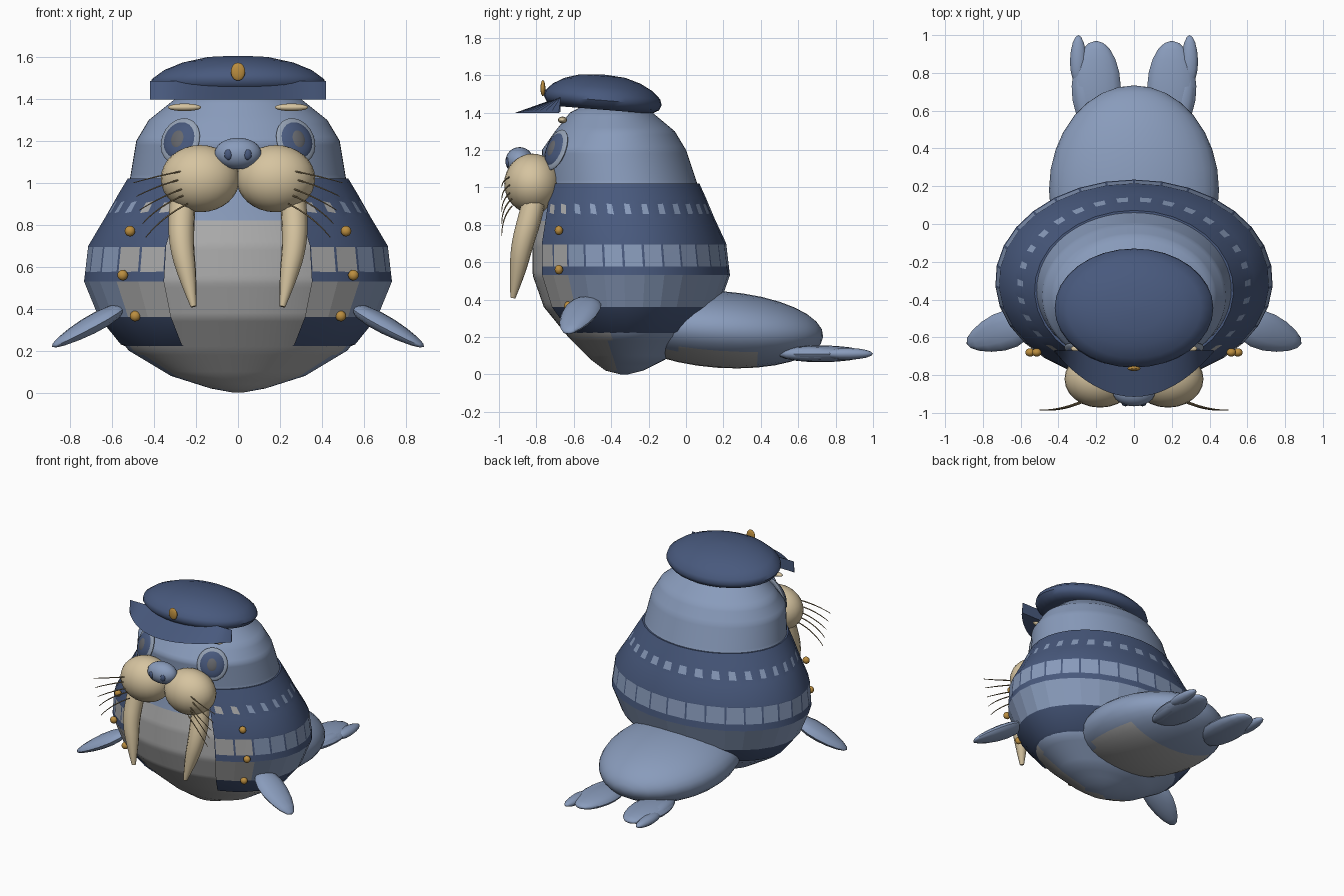
import bpy, bmesh, math
from mathutils import Vector

cube = bpy.data.objects.get("Cube")
if cube:
    bpy.data.objects.remove(cube, do_unlink=True)


def material(name, rgb):
    m = bpy.data.materials.new(name)
    m.use_nodes = True
    m.diffuse_color = (*rgb, 1)
    m.node_tree.nodes["Principled BSDF"].inputs["Base Color"].default_value = (*rgb, 1)
    return m


SKIN = material("blue_grey_skin", (0.25, 0.33, 0.5))
NAVY = material("navy_cloth", (0.065, 0.1, 0.205))
BELLY = material("grey_belly", (0.42, 0.42, 0.42))
IVORY = material("ivory", (0.67, 0.55, 0.35))
GOLD = material("gold", (0.5, 0.27, 0.05))
PUPIL = material("dark_grey_pupil", (0.13, 0.135, 0.15))
RIM = material("pale_eye_rim", (0.3, 0.36, 0.46))
WHISKER = material("brown_whisker", (0.3, 0.22, 0.11))


def finish(name, bm, mats, angle=50):
    bmesh.ops.recalc_face_normals(bm, faces=bm.faces[:])
    mesh = bpy.data.meshes.new(name)
    bm.to_mesh(mesh)
    bm.free()
    for m in mats:
        mesh.materials.append(m)
    ob = bpy.data.objects.new(name, mesh)
    bpy.context.collection.objects.link(ob)
    bpy.ops.object.select_all(action="DESELECT")
    ob.select_set(True)
    bpy.context.view_layer.objects.active = ob
    bpy.ops.object.shade_smooth_by_angle(angle=math.radians(angle))
    return ob


def ellipsoid(name, mat, center, radii, axis=(0, 0, 1), taper=0, segs=24, rows=16):
    """Ellipsoid whose third radius runs along axis, narrowed towards that end."""
    bm = bmesh.new()
    bmesh.ops.create_uvsphere(bm, u_segments=segs, v_segments=rows, radius=1)
    axis = Vector(axis)
    straight = axis.x == 0 and axis.y == 0
    turn = axis.to_track_quat("Z", "Y")
    for v in bm.verts:
        k = 1 - taper * v.co.z
        p = Vector((v.co.x * radii[0] * k, v.co.y * radii[1] * k, v.co.z * radii[2]))
        v.co = (p if straight else turn @ p) + Vector(center)
    return finish(name, bm, [mat])


def loft(rings, closed=True, caps=True):
    bm = bmesh.new()
    loops = [[bm.verts.new(p) for p in ring] for ring in rings]
    n = len(loops[0])
    for a, b in zip(loops, loops[1:]):
        for i in range(n if closed else n - 1):
            j = (i + 1) % n
            bm.faces.new((a[i], a[j], b[j], b[i]))
    if caps:
        bm.faces.new(loops[0])
        bm.faces.new(loops[-1])
    return bm


def tube(name, mat, points, radii, res=3):
    c = bpy.data.curves.new(name, "CURVE")
    c.dimensions = "3D"
    c.bevel_depth = 1
    c.bevel_resolution = res
    c.use_fill_caps = True
    s = c.splines.new("NURBS")
    s.points.add(len(points) - 1)
    for p, co, r in zip(s.points, points, radii):
        p.co = (*co, 1)
        p.radius = r
    s.use_endpoint_u = True
    s.order_u = 3
    c.materials.append(mat)
    ob = bpy.data.objects.new(name, c)
    bpy.context.collection.objects.link(ob)


# Body cross-sections: height, half width, centre y, half depth
PROFILE = [(0, .02, -.33, .02), (.02, .13, -.33, .1), (.08, .32, -.31, .2),
           (.2, .52, -.3, .33), (.36, .65, -.3, .46), (.53, .72, -.3, .52),
           (.7, .7, -.31, .51), (.85, .61, -.33, .46), (1.02, .515, -.35, .41),
           (1.2, .485, -.385, .385), (1.3, .425, -.38, .32), (1.4, .3, -.4, .22),
           (1.46, .15, -.4, .1), (1.48, .02, -.4, .02)]


def section(z):
    for lo, hi in zip(PROFILE, PROFILE[1:]):
        if z <= hi[0] + 1e-6:
            t = (z - lo[0]) / (hi[0] - lo[0])
            return [p + (q - p) * t for p, q in zip(lo, hi)][1:]
    return PROFILE[-1][1:]


def around(z, phi, grow=0):
    a, cy, b = section(z)
    return ((a + grow) * math.sin(phi), cy - (b + grow) * math.cos(phi), z)


# Body and head in one piece, with the belly coloured by position
bm = loft([[around(i * .02, j * math.tau / 64) for j in range(64)] for i in range(75)])
for f in bm.faces:
    c = f.calc_center_median()
    f.material_index = int(c.z < .82 and c.y < -.37 - .2 * c.z)
finish("body", bm, [SKIN, BELLY])

# Open jacket with rows of inset patches
OPEN, COLS = .5, 26
levels = [(.21, -.02), (.23, .015), (.36, .015), (.53, .015), (.57, .015),
          (.7, .015), (.83, .015), (.94, .015), (1.02, .012), (1.02, -.02)]
bm = loft([[around(z, OPEN + (math.tau - 2 * OPEN) * j / COLS, g) for j in range(COLS + 1)]
           for z, g in levels], closed=False, caps=False)
for low, high, inset in ((.36, .53, .042), (.57, .7, .009), (.83, .94, .045)):
    row = [f for f in bm.faces if low < f.calc_center_median().z < high
           and min(v.co.z for v in f.verts) > low - .01
           and max(v.co.z for v in f.verts) < high + .01]
    bmesh.ops.inset_individual(bm, faces=row, thickness=inset)
    for f in row:
        c = f.calc_center_median()
        f.material_index = 2 if abs(c.x) < .53 and c.y < -.6 else 1
finish("jacket", bm, [NAVY, SKIN, BELLY])

# Tail with a grey underside
tail = ellipsoid("tail", SKIN, (0, .18, .24), (.45, .205, .555), (0, 1, -.07), segs=32)
tail.data.materials.append(BELLY)
for f in tail.data.polygons:
    f.material_index = int(f.normal.z < -.85 and f.center.y < .35)

# Cap: crown, visor and badge
crown = [(1.415, .35), (1.435, .4), (1.465, .42), (1.495, .41), (1.535, .355),
         (1.57, .27), (1.595, .16), (1.603, .02)]
rings = []
for z, r in crown:
    ring = []
    for j in range(32):
        t = j * math.tau / 32
        y = r * .75 * math.sin(t)
        ring.append((r * math.cos(t), y - .445, z - .08 * y))
    rings.append(ring)
finish("cap_crown", loft(rings), [NAVY])
rings = []
for i in range(21):
    x = -.42 + .042 * i
    u = 1 - (x / .42) ** 2
    rings.append([(x, -.67, 1.485), (x, -.68 - .235 * u, 1.398), (x, -.67, 1.405)])
finish("cap_visor", loft(rings), [NAVY], 30)
ellipsoid("cap_badge", GOLD, (0, -.765, 1.53), (.034, .013, .043))

# Nose
ellipsoid("nose", SKIN, (0, -.89, 1.14), (.112, .075, .075))

# Mirrored parts
for s, side in ((1, "left"), (-1, "right")):
    ellipsoid(side + "_cheek", IVORY, (s * .18, -.82, 1.02), (.188, .152, .16))
    ellipsoid(side + "_nostril", NAVY, (s * .045, -.95, 1.135), (.02, .015, .026))
    ellipsoid(side + "_eyebrow", IVORY, (s * .255, -.66, 1.36), (.08, .024, .018))

    look = Vector((s * 1.19, -2.1, .85))
    eye = Vector((s * .275, -.695, 1.2))
    ellipsoid(side + "_eye_rim", RIM, eye, (.105, .115, .022), look)
    ellipsoid(side + "_iris", NAVY, eye, (.09, .098, .034), look)
    ellipsoid(side + "_pupil", PUPIL, eye + look.normalized() * .018,
              (.045, .055, .02), look)

    tube(side + "_tusk", IVORY,
         [(s * .255, -.8, .98), (s * .27, -.83, .85), (s * .27, -.875, .7),
          (s * .24, -.9, .55), (s * .212, -.925, .41)], (.06, .065, .06, .045, .014))

    for k in range(5):
        z = 1.06 - .04 * k
        x = .24 + .02 * (k % 2)
        tube(side + "_whisker", WHISKER,
             [(s * x, -.93, z), (s * (x + .12), -.985, z - .02 - .01 * k),
              (s * (.5 - .015 * k), -.985, z - .06 - .025 * k)], (.004, .004, .002), 1)

    for x, y, z in ((.515, -.68, .77), (.55, -.68, .56), (.49, -.63, .365)):
        ellipsoid(side + "_button", GOLD, (s * x, y, z), (.025, .022, .025))

    # Front and rear flippers, low-sided with tapered tips
    ellipsoid(side + "_front_flipper", SKIN, (s * .715, -.575, .315), (.1, .042, .205),
              (s * .32, -.11, -.18), .25, 12, 8)
    ellipsoid(side + "_rear_flipper", SKIN, (s * .2, .73, .11), (.13, .045, .24),
              (0, 1, 0), .05, 16, 10)
    ellipsoid(side + "_outer_toe", SKIN, (s * .295, .87, .11), (.046, .032, .13),
              (0, 1, 0), .1, 10, 8)
    ellipsoid(side + "_rear_ankle", SKIN, (s * .26, .66, .11), (.06, .04, .17),
              (s * .15, 1, 0), 0, 12, 8)
